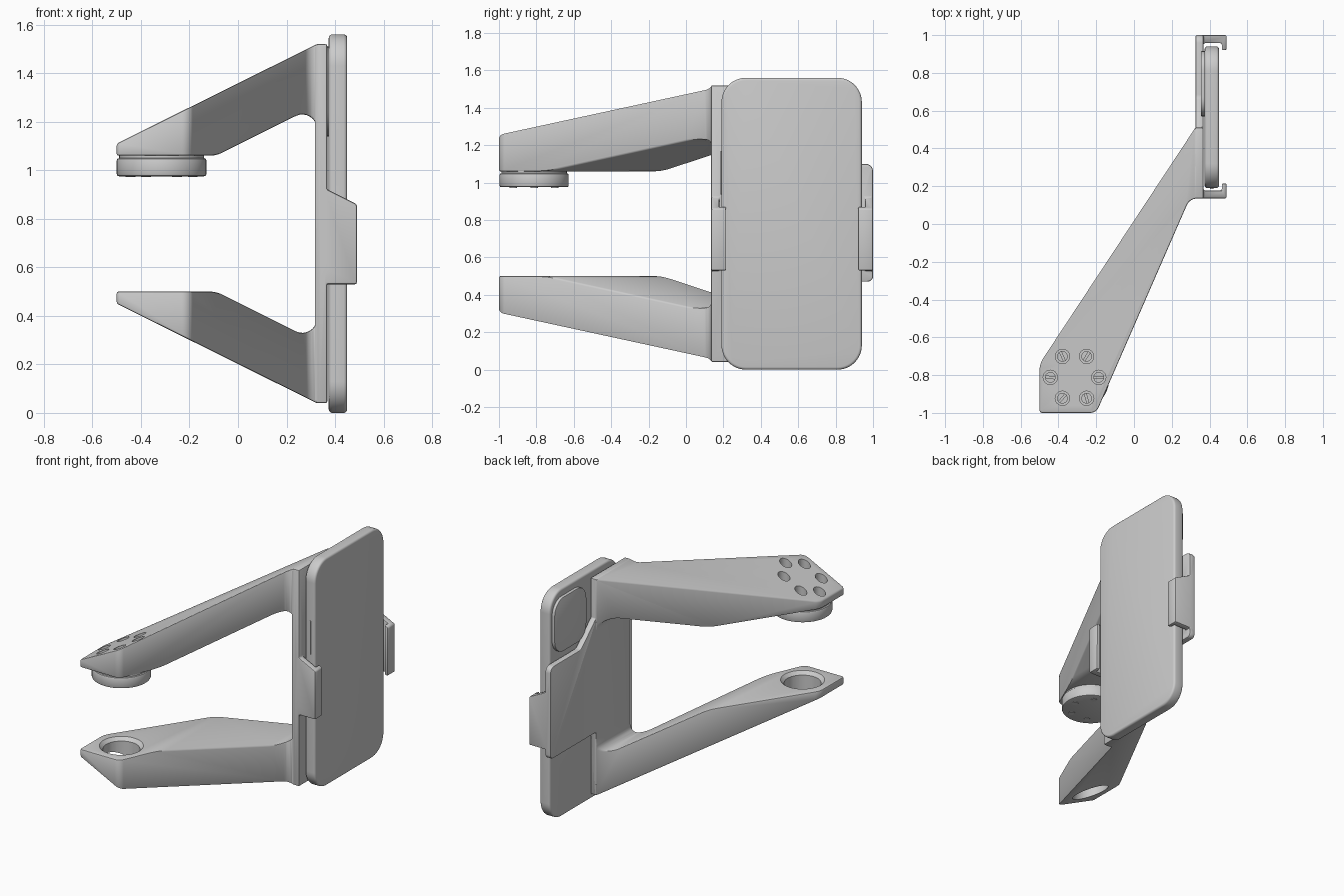
import bpy, bmesh, math
from mathutils import Vector

if "Cube" in bpy.data.objects:
    bpy.data.objects.remove(bpy.data.objects["Cube"])

grey = bpy.data.materials.new("plain_grey")
grey.diffuse_color = (0.6, 0.6, 0.6, 1)
grey.use_nodes = True
grey.node_tree.nodes["Principled BSDF"].inputs["Base Color"].default_value = grey.diffuse_color
C = bpy.context


def rounded(pts, n=8):
    """Corners given as (a, b, radius) become arcs."""
    out = []
    for i, (x, y, r) in enumerate(pts):
        p = Vector((x, y, 0))
        u = (Vector((*pts[i - 1][:2], 0)) - p).normalized()
        v = (Vector((*pts[(i + 1) % len(pts)][:2], 0)) - p).normalized()
        if r == 0:
            out.append((x, y))
            continue
        half = u.angle(v) / 2
        c = p + (u + v).normalized() * r / math.sin(half)
        s, e = p + u * r / math.tan(half) - c, p + v * r / math.tan(half) - c
        out += [tuple((c + s.slerp(e, k / n).normalized() * r)[:2]) for k in range(n + 1)]
    return out


def prism(name, pts, axis, lo, hi):
    """Extrude a 2D profile along x (profile yz), y (profile xz) or z (profile xy)."""
    place = {"x": lambda a, b, h: (h, a, b), "y": lambda a, b, h: (a, h, b),
             "z": lambda a, b, h: (a, b, h)}[axis]
    bm = bmesh.new()
    rings = [[bm.verts.new(place(a, b, h)) for a, b in pts] for h in (lo, hi)]
    for r in rings:
        bm.faces.new(r)
    for i in range(len(pts)):
        j = (i + 1) % len(pts)
        bm.faces.new((rings[0][i], rings[0][j], rings[1][j], rings[1][i]))
    bmesh.ops.recalc_face_normals(bm, faces=bm.faces)
    me = bpy.data.meshes.new(name)
    bm.to_mesh(me)
    bm.free()
    ob = bpy.data.objects.new(name, me)
    me.materials.append(grey)
    C.collection.objects.link(ob)
    return ob


def tube(name, x, y, r1, r2, lo, hi, n=48):
    bpy.ops.mesh.primitive_cone_add(vertices=n, radius1=r1, radius2=r2, depth=hi - lo,
                                    location=(x, y, (lo + hi) / 2))
    C.object.name = name
    C.object.data.materials.append(grey)
    return C.object


def apply(ob, kind, **props):
    C.view_layer.objects.active = ob
    m = ob.modifiers.new("m", kind)
    for k, v in props.items():
        setattr(m, k, v)
    bpy.ops.object.modifier_apply(modifier="m")


def combine(ob, other, op):
    apply(ob, 'BOOLEAN', object=other, operation=op, solver='EXACT')
    bpy.data.objects.remove(other)


def bevel(ob, w, seg=2):
    apply(ob, 'BEVEL', width=w, segments=seg, limit_method='ANGLE',
          angle_limit=math.radians(35), use_clamp_overlap=False)


def smooth(ob):
    bpy.ops.object.select_all(action='DESELECT')
    ob.select_set(True)
    C.view_layer.objects.active = ob
    bpy.ops.object.shade_smooth_by_angle(angle=math.radians(32))


# C-shaped frame: side profile crossed with the plan outline
upper = [(-.5, 1.06, 0), (-.5, 1.11, 0), (.325, 1.52, .03), (.368, 1.52, 0)]
inner = [(.325, 1.267, .06), (-.09, 1.06, .12)]
flip = lambda pts: [(x, 1.56 - z, r) for x, z, r in reversed(pts)]
profile = upper + flip(upper) + flip(inner) + inner
frame = prism("clamp_frame", rounded(profile), "y", -1.2, .7)
plan = prism("plan", rounded([(-.5, -1, .015), (-.2, -1, .05), (.295, .135, .06), (.4, .135, 0),
                              (.4, .51, 0), (.325, .51, 0), (-.5, -.74, .12)]), "z", -.1, 1.7)
combine(frame, plan, 'INTERSECT')

# Wide back plate that carries the far clip
plate = prism("back_plate", rounded([(.4, .47, 0), (1, .47, .03), (1, 1.1, .04), (.67, 1.1, .04),
                                     (.51, 1.25, .03), (.4, 1.25, 0)], 5), "x", .325, .368)
combine(frame, plate, 'UNION')

# Two hooked clips with slanted tops, mirrored about the phone's middle
for side in (1, -1):
    hook = [(.34, .135), (.49, .135), (.49, .215), (.465, .215), (.465, .178), (.34, .178)]
    clip = prism("clip", [(x, .5675 + side * (y - .5675)) for x, y in hook], "z", .53, .9)
    for v in clip.data.vertices:
        if v.co.z > .8:
            v.co.z = .92 - (v.co.x - .37) * .5
    combine(frame, clip, 'UNION')
bevel(frame, .008)

# Screw holes in the upper arm, socket hole through the lower arm
CX, CY = -.315, -.812
spots = [(CX + .128 * math.cos(k * math.pi / 3), CY + .128 * math.sin(k * math.pi / 3))
         for k in range(6)]
for x, y in spots:
    combine(frame, tube("hole", x, y, .038, .038, 1.075, 1.5, 24), 'DIFFERENCE')
combine(frame, tube("socket", CX, CY, .115, .115, .1, .6), 'DIFFERENCE')
combine(frame, tube("chamfer", CX, CY, .112, .142, .475, .505), 'DIFFERENCE')
smooth(frame)

# Round boss under the upper arm
boss = tube("round_boss", CX, CY, .185, .185, .975, 1.05)
bevel(boss, .01)
smooth(boss)
smooth(tube("boss_neck", CX, CY, .175, .175, 1.04, 1.065))

# Slotted screws
for i, (x, y) in enumerate(spots):
    head = tube(f"screw_head_{i}", x, y, .028, .028, 1.07, 1.095, 24)
    bpy.ops.mesh.primitive_cube_add(size=1, location=(x, y, 1.095), rotation=(0, 0, i * 1.0))
    slot = C.object
    slot.scale = (.08, .01, .024)
    C.view_layer.update()
    combine(head, slot, 'DIFFERENCE')
    smooth(head)
    smooth(tube(f"screw_tip_{i}", x, y, .02, .02, .972, 1.0, 24))

# Phone with camera bump and side button
phone = prism("phone", rounded([(.19, 0, .13), (.94, 0, .13), (.94, 1.56, .13), (.19, 1.56, .13)], 12),
              "x", .374, .45)
bevel(phone, .014, 3)
smooth(phone)
bump = prism("camera_bump", rounded([(.57, 1.14, .1), (.915, 1.14, .1), (.915, 1.51, .1),
                                     (.57, 1.51, .1)]), "x", .354, .38)
bevel(bump, .005)
smooth(bump)
button = prism("side_button", rounded([(.403, .935, .0085), (.421, .935, .0085),
                                       (.421, 1.17, .0085), (.403, 1.17, .0085)], 4), "y", .185, .2)
smooth(button)
